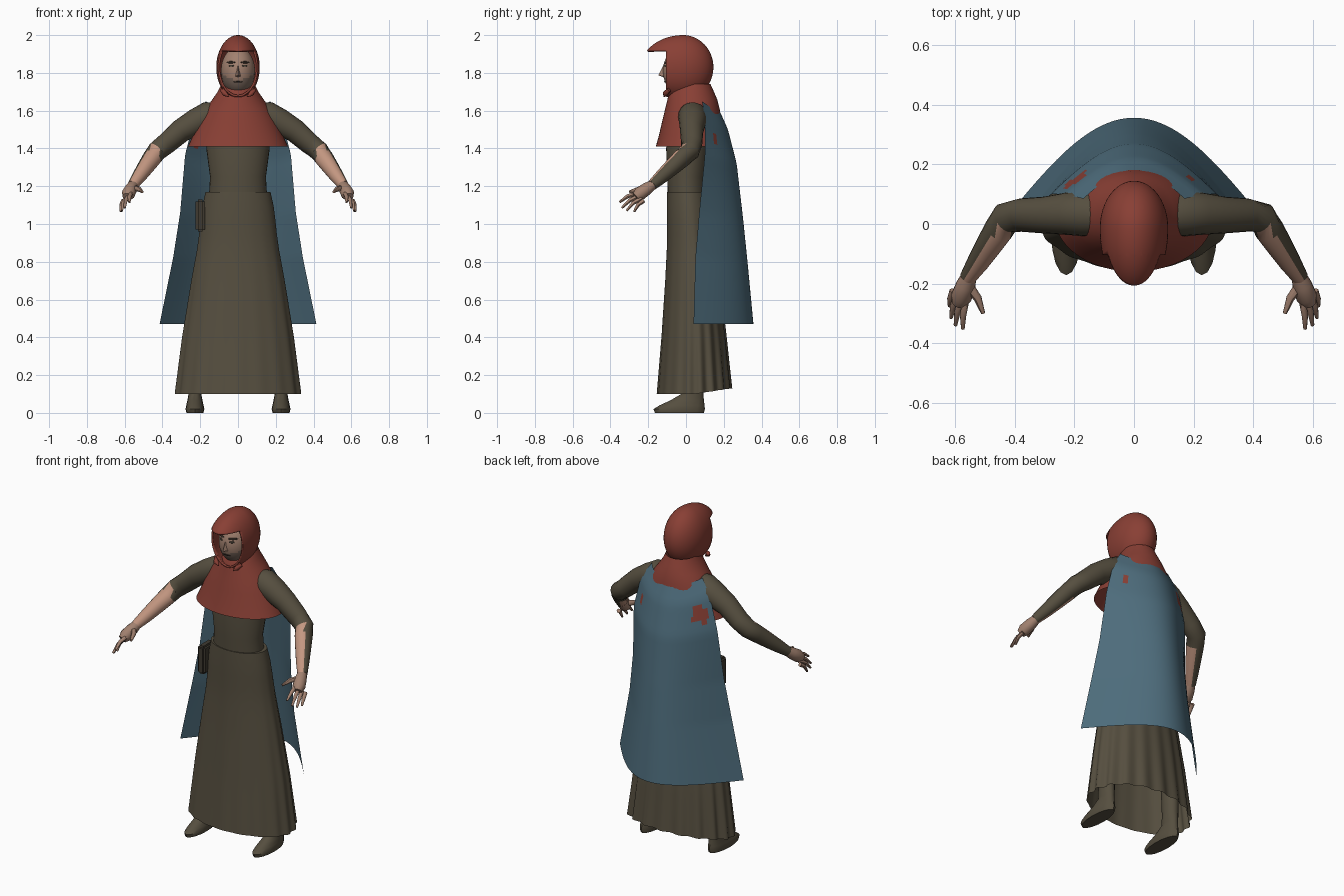
import bpy, bmesh, math
from mathutils import Vector

cube = bpy.data.objects.get("Cube")
if cube:
    bpy.data.objects.remove(cube)


def material(name, rgb):
    m = bpy.data.materials.new(name)
    m.use_nodes = True
    m.diffuse_color = (*rgb, 1)
    m.node_tree.nodes["Principled BSDF"].inputs["Base Color"].default_value = (*rgb, 1)
    return m


RED = material("rust red cloth", (.25, .05, .035))
BLUE = material("slate blue cloth", (.075, .15, .2))
BROWN = material("brown wool", (.092, .077, .05))
LEATHER = material("dark leather", (.05, .042, .03))
SKIN = material("skin", (.55, .31, .22))
FACE = material("weathered skin", (.36, .22, .16))
STUBBLE = material("stubble", (.2, .14, .11))
HAIR = material("dark hair", (.03, .02, .015))


def finish(name, bm, mats, rule=None, angle=45, normals=True):
    if normals:
        bmesh.ops.recalc_face_normals(bm, faces=bm.faces)
    bm.normal_update()
    if rule:
        for f in bm.faces:
            f.material_index = rule(f)
    me = bpy.data.meshes.new(name)
    bm.to_mesh(me)
    bm.free()
    ob = bpy.data.objects.new(name, me)
    for m in mats:
        me.materials.append(m)
    bpy.context.collection.objects.link(ob)
    bpy.ops.object.select_all(action='DESELECT')
    ob.select_set(True)
    bpy.context.view_layer.objects.active = ob
    bpy.ops.object.shade_smooth_by_angle(angle=math.radians(angle))
    return ob


def skin_rings(rings, closed=True, caps=False):
    """Bridge equal-length lists of points into a surface."""
    bm = bmesh.new()
    vs = [[bm.verts.new(p) for p in r] for r in rings]
    n = len(vs[0])
    for a, b in zip(vs, vs[1:]):
        for i in range(n if closed else n - 1):
            j = (i + 1) % n
            bm.faces.new((a[i], a[j], b[j], b[i]))
    if caps:
        bm.faces.new(vs[0])
        bm.faces.new(vs[-1])
    return bm


def lerp_rows(rows, t):
    """Interpolate a table whose first column rises."""
    for a, b in zip(rows, rows[1:]):
        if t <= b[0]:
            k = (t - a[0]) / (b[0] - a[0])
            return [p + (q - p) * k for p, q in zip(a[1:], b[1:])]
    return rows[-1][1:]


def ovals(rows, cx=0, n=32):
    """Horizontal oval rings from (height, half width, front y, back y)."""
    out = []
    for z, rx, f, b in rows:
        ring = []
        for i in range(n):
            a = math.tau * i / n
            ring.append((cx + rx * math.cos(a), (f + b) / 2 + (b - f) / 2 * math.sin(a), z))
        out.append(ring)
    return out


def tube(path, n=14):
    """Round tube along (x, y, z, radius) stations, for limbs and fingers."""
    pts = [Vector(p[:3]) for p in path]
    rings = []
    for i, p in enumerate(pts):
        d = (pts[min(i + 1, len(pts) - 1)] - pts[max(i - 1, 0)]).normalized()
        u = d.cross(Vector((0, .3, 1))).normalized()
        w = d.cross(u)
        rings.append([p + path[i][3] * (u * math.cos(math.tau * k / n) + w * math.sin(math.tau * k / n))
                      for k in range(n)])
    return skin_rings(rings, caps=True)


def ellipsoid(c, r, u=32, v=20):
    bm = bmesh.new()
    bmesh.ops.create_uvsphere(bm, u_segments=u, v_segments=v, radius=1)
    for p in bm.verts:
        p.co = Vector([c[k] + r[k] * p.co[k] for k in range(3)])
    return bm


# Bodice
finish("bodice", skin_rings(ovals([
    (1.13, .155, -.095, .11), (1.25, .148, -.1, .11), (1.4, .168, -.105, .13),
    (1.55, .16, -.09, .13), (1.64, .09, -.05, .1)]), caps=True), [BROWN])

# Skirt, with folds that deepen towards the hem
SKIRT = [(.1, .34, -.155, .245), (.4, .3, -.13, .215), (.7, .25, -.11, .18),
         (.9, .212, -.1, .155), (1.08, .192, -.102, .135), (1.17, .172, -.1, .12)]
rings = []
for k in range(15):
    t = k / 14
    z = .1 + 1.07 * t
    rx, f, b = lerp_rows(SKIRT, z)
    ring = []
    for i in range(144):
        a = math.tau * i / 144
        side = .25 + .75 * min(1, max(0, math.sin(a) + .6))
        fold = 1 - .07 * (1 - t) ** 1.5 * side * (.5 + .5 * math.cos(18 * a))
        drop = .03 * max(0, math.sin(a)) * (1 - t) ** 4
        ring.append((rx * fold * math.cos(a), (f + b) / 2 + (b - f) / 2 * fold * math.sin(a), z + drop))
    rings.append(ring)
inner = [(p[0] * .86, p[1] * .86, p[2]) for p in rings[-1]]
finish("skirt", skin_rings(rings + [inner]), [BROWN])

# Shoulder capelet
finish("capelet", skin_rings(ovals([
    (1.41, .265, -.16, .2), (1.47, .238, -.143, .195), (1.54, .208, -.127, .188),
    (1.61, .172, -.11, .178), (1.66, .135, -.098, .165), (1.7, .108, -.09, .148),
    (1.74, .088, -.06, .13)], n=48)), [RED])

# Long cape, with two places where the red cloth shows through
CAPE = [(0, .17, .085, .182), (.08, .232, .1, .222), (.24, .28, .1, .268),
        (.5, .306, .07, .302), (.7, .343, .05, .325), (1, .415, .04, .357)]
rings = []
for k in range(41):
    v = k / 40
    w, e, b = lerp_rows(CAPE, v)
    ring = []
    for i in range(49):
        u = i / 24 - 1
        top = 1.59 + .06 * u * u
        ring.append((w * u, e + (b - e) * math.cos(math.pi / 2 * u), top + (.47 - top) * v))
    rings.append(ring)


def cape_rule(f):
    c = f.calc_center_median()
    big = -.232 < c.x < -.165 and 1.41 < c.z < 1.5
    small = .18 < c.x < .205 and 1.41 < c.z < 1.47
    return int(big or small)


finish("cape", skin_rings(rings, closed=False), [BLUE, RED], cape_rule)

# Hood: an egg stretched forward into a peak, cut open for the face
bm = ellipsoid((0, -.015, 1.83), (.115, .16, .17), 48, 32)
for p in bm.verts:
    if p.co.y < -.015:
        p.co.y = -.015 + (p.co.y + .015) * 1.4
for co, no in (((0, 0, 1.917), (0, 0, 1)), ((0, -.105, 0), (0, 1, 0))):
    bmesh.ops.bisect_plane(bm, geom=bm.verts[:] + bm.edges[:] + bm.faces[:], plane_co=co, plane_no=no)
gone = [f for f in bm.faces if f.calc_center_median().y < -.105 and f.calc_center_median().z < 1.917]
bmesh.ops.delete(bm, geom=gone, context='FACES')
hood = finish("hood", bm, [RED])
shell = hood.modifiers.new("thickness", 'SOLIDIFY')
shell.thickness = .01
shell.offset = -1

# Face with stubble on the jaw
HC, HR = Vector((0, -.02, 1.81)), Vector((.09, .102, .128))
bm = ellipsoid(HC, HR, 40, 32)


def face_rule(f):
    c = f.calc_center_median()
    return int(c.y < -.03 and c.z < 1.765 + 4 * c.x * c.x)


finish("head", bm, [FACE, STUBBLE], face_rule)
finish("neck", skin_rings(ovals([(1.6, .06, -.05, .07), (1.76, .055, -.055, .06)], n=20)), [FACE])


def on_face(x, z):
    q = 1 - (x / HR.x) ** 2 - ((z - HC.z) / HR.z) ** 2
    return HC.y - HR.y * math.sqrt(q)


def mark(name, x, z, rx, rz, mat):
    bm = ellipsoid((x, on_face(x, z), z), (rx, .0045, rz), 16, 8)
    for p in bm.verts:
        p.co.y += on_face(p.co.x, p.co.z) - on_face(x, z)
    finish(name, bm, [mat])


for s, side in ((1, "left"), (-1, "right")):
    mark(side + "_eyebrow", s * .038, 1.856, .024, .006, HAIR)
    mark(side + "_eye", s * .036, 1.838, .014, .005, LEATHER)
mark("mouth", 0, 1.752, .024, .004, HAIR)
bm = bmesh.new()
nose = [bm.verts.new(p) for p in ((0, -.118, 1.845), (-.017, -.115, 1.782), (.017, -.115, 1.782),
                                  (0, -.146, 1.787), (0, -.11, 1.775))]
for tri in ((0, 1, 3), (0, 3, 2), (1, 4, 3), (3, 4, 2), (0, 2, 4), (0, 4, 1)):
    bm.faces.new([nose[k] for k in tri])
finish("nose", bm, [FACE])

# Collar points under the chin
for s, side in ((1, "left"), (-1, "right")):
    finish(side + "_collar_point", tube([(s * .085, -.09, 1.71, .012), (s * .07, -.11, 1.69, .014),
                                         (s * .05, -.115, 1.675, .004)], 8), [RED])

# Belt pouch on the right hip
bm = bmesh.new()
bmesh.ops.create_cube(bm, size=1)
for p in bm.verts:
    p.co = Vector((-.2 + p.co.x * .05, -.02 + p.co.y * .11, 1.045 + p.co.z * .17))
bmesh.ops.bevel(bm, geom=bm.edges[:], offset=.012, segments=2, affect='EDGES')
finish("belt_pouch", bm, [LEATHER])

# Arms, hands and boots on both sides
ARM = [(.1, .03, 1.575, .07), (.16, .035, 1.57, .077), (.22, .035, 1.54, .072), (.3, .03, 1.495, .062),
       (.38, .03, 1.425, .056), (.43, .02, 1.385, .053), (.455, -.02, 1.35, .05), (.49, -.075, 1.3, .044),
       (.525, -.13, 1.25, .037), (.558, -.18, 1.205, .028)]
FINGERS = {"index": (.575, -.352, 1.115), "middle": (.6, -.34, 1.085),
           "ring": (.615, -.315, 1.07), "little": (.62, -.275, 1.065)}
for s, side in ((1, "left"), (-1, "right")):
    def flip(path):
        return [(s * p[0], *p[1:]) for p in path]

    def arm_rule(f):
        c = f.calc_center_median()
        return int(c.y < -.01 and abs(c.x) > .42 and -.75 * s * f.normal.x - .65 * f.normal.y > .0)

    finish(side + "_arm", tube(flip(ARM), 20), [BROWN, SKIN], arm_rule)
    finish(side + "_palm", tube(flip([(.552, -.17, 1.212, .025), (.565, -.205, 1.188, .033),
                                      (.58, -.245, 1.16, .036), (.588, -.268, 1.143, .024)])), [FACE])
    for k, (label, tip) in enumerate(FINGERS.items()):
        base = Vector((.566 + .014 * k, -.26 + .012 * k, 1.162 - .013 * k))
        mid = base.lerp(Vector(tip), .5) + Vector((.004, -.004, .008))
        finish(f"{side}_{label}_finger", tube(flip([(*base, .012), (*mid, .0105), (*tip, .006)]), 8), [FACE])
    finish(side + "_thumb", tube(flip([(.558, -.205, 1.19, .018), (.525, -.25, 1.185, .014),
                                       (.507, -.3, 1.17, .007)]), 8), [FACE])
    boot = ovals([(0, .045, -.165, .095), (.02, .05, -.172, .1), (.04, .046, -.14, .098),
                  (.065, .04, -.085, .095), (.1, .034, -.025, .092), (.16, .04, -.015, .09),
                  (.4, .05, -.02, .09)], cx=s * .228, n=16)
    finish(side + "_boot", skin_rings(boot, caps=True), [BROWN])
